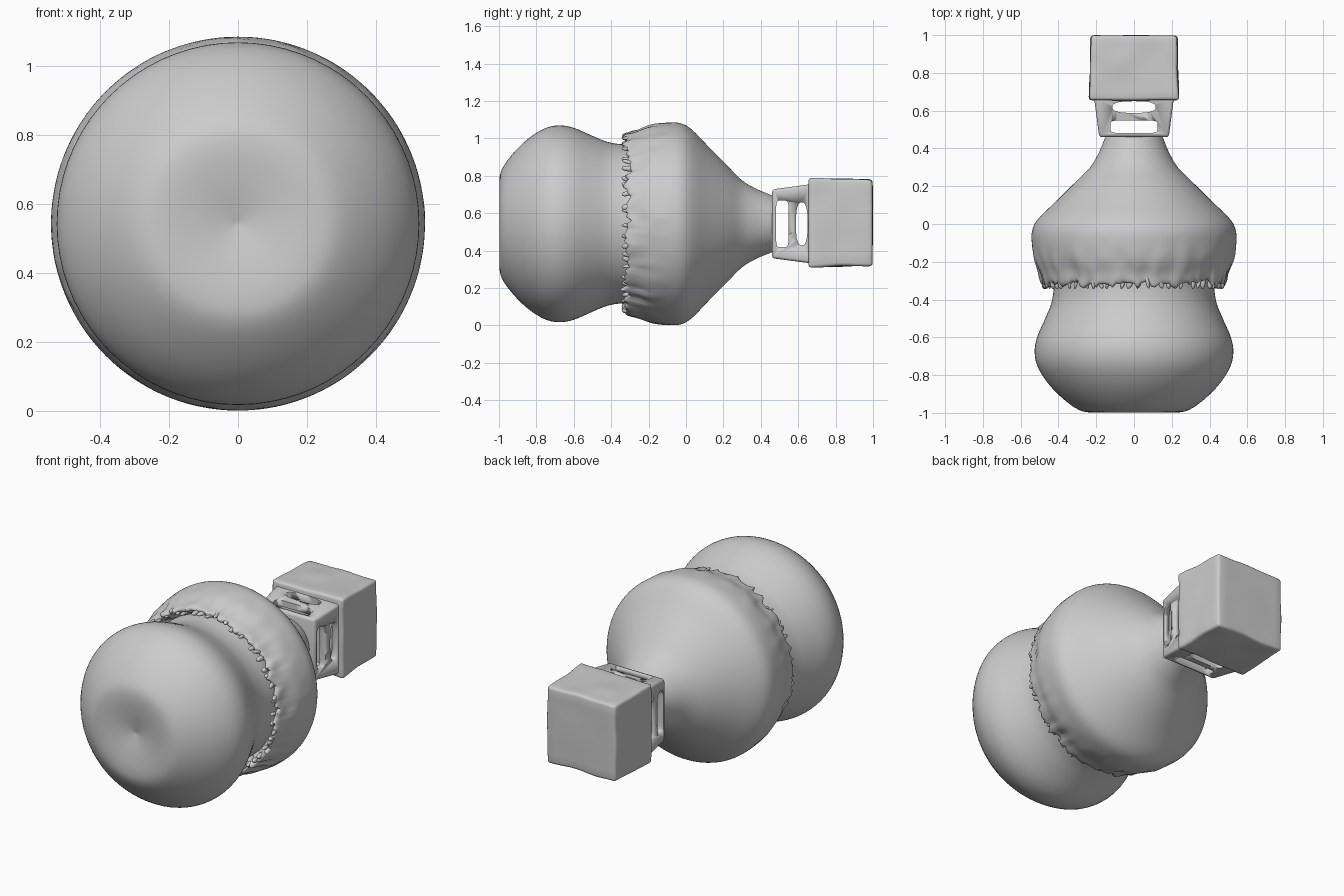
import bpy, bmesh, math, random
from mathutils import Vector, Matrix, noise

if "Cube" in bpy.data.objects:
    bpy.data.objects.remove(bpy.data.objects["Cube"])

random.seed(4)
CZ = 0.543  # height of the long axis (runs along y)


def finish(name, bm, angle=60):
    bmesh.ops.recalc_face_normals(bm, faces=bm.faces)
    me = bpy.data.meshes.new(name)
    bm.to_mesh(me)
    bm.free()
    ob = bpy.data.objects.new(name, me)
    bpy.context.collection.objects.link(ob)
    bpy.ops.object.select_all(action='DESELECT')
    ob.select_set(True)
    bpy.context.view_layer.objects.active = ob
    bpy.ops.object.shade_smooth_by_angle(angle=math.radians(angle))
    return ob


def smooth_profile(pts, steps=4):
    # Catmull-Rom through (y, radius) points
    p = [Vector(q) for q in [pts[0], *pts, pts[-1]]]
    out = []
    for a, b, c, d in zip(p, p[1:], p[2:], p[3:]):
        for k in range(steps):
            t = k / steps
            out.append(0.5 * (2*b + (c-a)*t + (2*a-5*b+4*c-d)*t*t + (3*b-a-3*c+d)*t**3))
    return out + [p[-1]]


def lathe(name, prof, n, warp=None):
    bm = bmesh.new()
    rings = []
    for y, r in prof:
        ring = []
        for i in range(n):
            a = 2 * math.pi * i / n
            yy, rr = warp(y, r, a) if warp else (y, r)
            ring.append(bm.verts.new((rr*math.cos(a), yy, CZ + rr*math.sin(a))))
        rings.append(ring)
    for r0, r1 in zip(rings, rings[1:]):
        for i in range(n):
            j = (i + 1) % n
            bm.faces.new((r0[i], r0[j], r1[j], r1[i]))
    bm.faces.new(rings[0])
    bm.faces.new(rings[-1])
    return finish(name, bm)


# Bulbous body with a shallow dent in its front end
lathe("body", smooth_profile([
    (-0.965, 0.004), (-0.975, 0.05), (-0.99, 0.13), (-0.998, 0.22), (-0.985, 0.29),
    (-0.93, 0.37), (-0.85, 0.45), (-0.76, 0.508), (-0.68, 0.526), (-0.6, 0.513),
    (-0.5, 0.47), (-0.42, 0.438), (-0.34, 0.425), (-0.22, 0.42), (-0.2, 0.3)]), 72)


# Skirted cone: smooth at the neck, crumpled and ragged towards the rim
def ragged(y, r, a):
    w = min(1, max(0, (-0.06 - y) / 0.22))
    d = Vector((math.cos(a), math.sin(a), 0))
    r += w * 0.014 * noise.noise(d * 7 + Vector((0, 0, y * 9)))
    if r > 0.43:
        y += w**3 * 0.045 * noise.noise(d * 14 + Vector((3, 1, 0)))
    return y, r


lathe("skirt_cone", smooth_profile([
    (-0.25, 0.41), (-0.255, 0.44), (-0.29, 0.458), (-0.315, 0.472), (-0.305, 0.492),
    (-0.25, 0.506), (-0.18, 0.53), (-0.1, 0.541), (-0.03, 0.538), (0.03, 0.505),
    (0.12, 0.413), (0.22, 0.312), (0.3, 0.232), (0.38, 0.185), (0.44, 0.16),
    (0.465, 0.148), (0.47, 0.13), (0.468, 0.02)]), 160, ragged)

# Ragged drips hanging all round the rim
bm = bmesh.new()
count = 58
for i in range(count):
    a = 2 * math.pi * (i + random.uniform(-0.35, 0.35)) / count
    length = random.uniform(0.025, 0.048)
    size = Vector((random.uniform(0.009, 0.016), length, random.uniform(0.009, 0.017)))
    radius = random.uniform(0.455, 0.482)
    pos = Matrix.Translation((0, 0, CZ)) @ Matrix.Rotation(-a, 4, 'Y')
    pos = pos @ Matrix.Translation((radius, -0.345 + length, 0))
    pos = pos @ Matrix.Rotation(random.uniform(-0.4, 0.4), 4, 'X')
    bmesh.ops.create_icosphere(bm, subdivisions=2, radius=1,
                               matrix=pos @ Matrix.Diagonal((*size, 1)))
finish("rim_drips", bm)


def tapered_box(bm, y0, y1, h0, h1, bevel=0.0, cuts=0):
    # square-section block along y, half-width h0 at y0 and h1 at y1
    res = bmesh.ops.create_cube(bm, size=2)
    for v in res["verts"]:
        h = h0 if v.co.y < 0 else h1
        v.co = (v.co.x*h, y0 if v.co.y < 0 else y1, CZ + v.co.z*h)
    if bevel:
        bmesh.ops.bevel(bm, geom=bm.edges[:], offset=bevel, segments=3,
                        profile=0.5, affect='EDGES')
    if cuts:
        bmesh.ops.subdivide_edges(bm, edges=[e for e in bm.edges if e.calc_length() > 0.1],
                                  cuts=cuts, use_grid_fill=True)


def cut(ob, bm):
    tool = finish("cutter", bm)
    tool.hide_render = True
    mod = ob.modifiers.new("cut", 'BOOLEAN')
    mod.object = tool
    mod.solver = 'EXACT'
    bpy.context.view_layer.objects.active = ob
    bpy.ops.object.modifier_apply(modifier=mod.name)
    bpy.data.objects.remove(tool)


# Open four-post cage joining the neck to the block
bm = bmesh.new()
tapered_box(bm, 0.46, 0.672, 0.184, 0.212, 0.015)
cage = finish("cage", bm, 40)
bm = bmesh.new()
tapered_box(bm, 0.478, 0.66, 0.15, 0.172)
cut(cage, bm)
# (centre y, half height along y, half width, roundness exponent)
for yc, hy, hw, e in [(0.619, 0.031, 0.115, 0.75), (0.515, 0.034, 0.125, 0.35)]:
    for axis in "XZ":
        bm = bmesh.new()
        ends = []
        for s in (-0.4, 0.4):
            ring = []
            for k in range(32):
                c, d = math.cos(k*math.pi/16), math.sin(k*math.pi/16)
                u = hw * math.copysign(abs(c)**e, c)
                y = yc + hy * math.copysign(abs(d)**e, d)
                ring.append(bm.verts.new((s, y, CZ+u) if axis == "X" else (u, y, CZ+s)))
            ends.append(ring)
        for k in range(32):
            j = (k + 1) % 32
            bm.faces.new((ends[0][k], ends[0][j], ends[1][j], ends[1][k]))
        bm.faces.new(ends[0])
        bm.faces.new(ends[1])
        cut(cage, bm)

# Soft-edged block at the back end
bm = bmesh.new()
tapered_box(bm, 0.655, 0.998, 0.237, 0.229, 0.016, 9)
for v in bm.verts:
    n = noise.noise_vector(v.co * 7)
    v.co += Vector((n.x * 0.006, n.y * 0.002, n.z * 0.008))
    v.co.z += 0.006
finish("end_block", bm)
